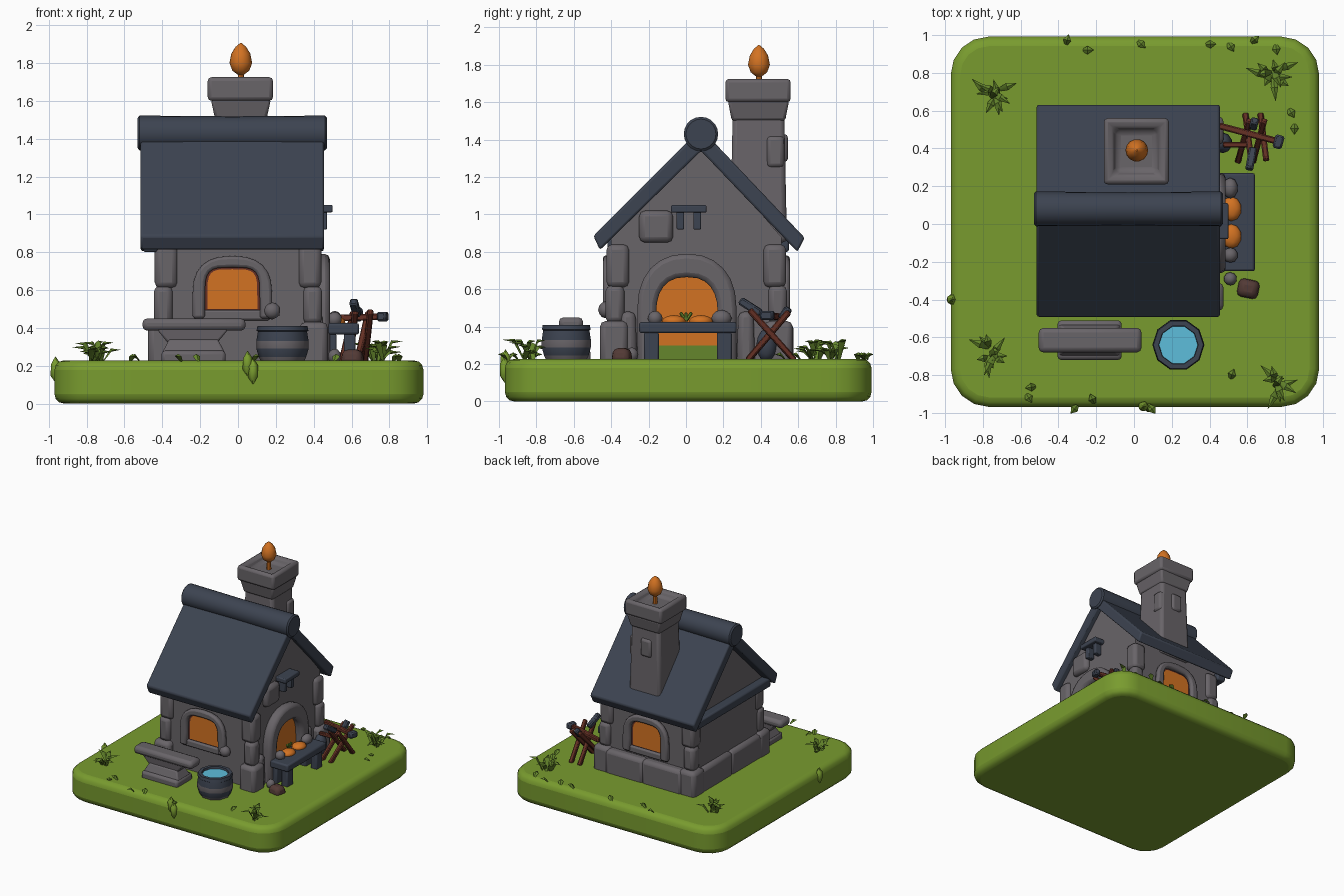
import bpy, bmesh, math, random
from mathutils import Matrix, Vector

random.seed(4)
cube = bpy.data.objects.get("Cube")
if cube:
    bpy.data.objects.remove(cube)


def material(name, r, g, b):
    m = bpy.data.materials.new(name)
    m.use_nodes = True
    m.diffuse_color = (r, g, b, 1)
    bsdf = m.node_tree.nodes["Principled BSDF"]
    bsdf.inputs["Base Color"].default_value = (r, g, b, 1)
    bsdf.inputs["Roughness"].default_value = 0.8
    return m


GRASS = material("grass green", .19, .33, .028)
LEAF = material("leaf green", .13, .24, .025)
STONE = material("warm grey stone", .14, .128, .14)
SLATE = material("dark slate", .046, .057, .082)
ORANGE = material("glowing orange", .65, .17, .016)
WOOD = material("red brown wood", .13, .03, .018)
ROCK = material("brown rock", .085, .042, .036)
WATER = material("light blue water", .11, .51, .71)


def finish(name, bm, mat, bevel=0, segments=2, matrix=Matrix()):
    bmesh.ops.recalc_face_normals(bm, faces=bm.faces)
    me = bpy.data.meshes.new(name)
    bm.to_mesh(me)
    bm.free()
    ob = bpy.data.objects.new(name, me)
    bpy.context.collection.objects.link(ob)
    me.materials.append(mat)
    ob.matrix_world = matrix
    if bevel:
        mod = ob.modifiers.new("soft edges", "BEVEL")
        mod.width, mod.segments = bevel, segments
        mod.limit_method, mod.angle_limit = "ANGLE", math.radians(40)
    bpy.ops.object.select_all(action="DESELECT")
    ob.select_set(True)
    bpy.context.view_layer.objects.active = ob
    bpy.ops.object.shade_smooth_by_angle(angle=math.radians(40))
    return ob


def box(name, x, y, z, mat, bevel=.02, taper=(1, 1), turn=0, recess=0):
    """Box from three (low, high) spans, its top scaled by taper."""
    size = Vector([s[1] - s[0] for s in (x, y, z)])
    mid = Vector([(s[1] + s[0]) / 2 for s in (x, y, z)])
    bm = bmesh.new()
    bmesh.ops.create_cube(bm, size=1)
    for v in bm.verts:
        if v.co.z > 0:
            v.co.x *= taper[0]
            v.co.y *= taper[1]
        v.co *= 1
        v.co = Vector([a * b for a, b in zip(v.co, size)])
    if recess:
        bm.normal_update()
        top = max(bm.faces, key=lambda f: f.normal.z)
        bmesh.ops.inset_region(bm, faces=[top], thickness=.06)
        bmesh.ops.inset_region(bm, faces=[top], thickness=.04, depth=-recess)
    return finish(name, bm, mat, bevel, 2, Matrix.Translation(mid) @ Matrix.Rotation(turn, 4, "Z"))


def rod(name, a, b, width, mat):
    a, b = Vector(a), Vector(b)
    bm = bmesh.new()
    bmesh.ops.create_cube(bm, size=1)
    bmesh.ops.scale(bm, vec=(width, width, (b - a).length), verts=bm.verts)
    turn = (b - a).to_track_quat("Z", "Y").to_matrix().to_4x4()
    return finish(name, bm, mat, width * .2, 1, Matrix.Translation((a + b) / 2) @ turn)


def prism(name, points, depth, mat, place, turn, bevel=0):
    """Extrude an upright outline towards the front, then turn it about z."""
    bm = bmesh.new()
    face = bm.faces.new([bm.verts.new((u, 0, z)) for u, z in points])
    new = bmesh.ops.extrude_face_region(bm, geom=[face])["geom"]
    bmesh.ops.translate(bm, vec=(0, -depth, 0), verts=[v for v in new if isinstance(v, bmesh.types.BMVert)])
    return finish(name, bm, mat, bevel, 2, Matrix.Translation(place) @ Matrix.Rotation(turn, 4, "Z"))


def lathe(name, profile, sides, mat, place):
    bm = bmesh.new()
    rings = [[bm.verts.new((r * math.cos(math.tau * i / sides), r * math.sin(math.tau * i / sides), z))
              for i in range(sides)] for r, z in profile]
    for lo, hi in zip(rings, rings[1:]):
        for i in range(sides):
            j = (i + 1) % sides
            bm.faces.new((lo[i], lo[j], hi[j], hi[i]))
    bm.faces.new(rings[0])
    bm.faces.new(rings[-1])
    return finish(name, bm, mat, matrix=Matrix.Translation(place))


def blob(name, place, size, mat, detail=2):
    bm = bmesh.new()
    bmesh.ops.create_icosphere(bm, subdivisions=detail, radius=1)
    bmesh.ops.scale(bm, vec=size, verts=bm.verts)
    return finish(name, bm, mat, matrix=Matrix.Translation(place))


def arch(w, z0, spring, top, power):
    pts = [(-w, z0)]
    for i in range(13):
        c, s = -math.cos(math.pi * i / 12), math.sin(math.pi * i / 12)
        pts.append((math.copysign(w * abs(c) ** power, c), spring + (top - spring) * max(s, 0) ** power))
    return pts + [(w, z0)]


# Grassy ground block
bm = bmesh.new()
bmesh.ops.create_cube(bm, size=1)
bmesh.ops.scale(bm, vec=(1.95, 1.96, .228), verts=bm.verts)
sides = [e for e in bm.edges if abs(e.verts[0].co.z - e.verts[1].co.z) > .1]
bmesh.ops.bevel(bm, geom=sides, offset=.2, segments=4, profile=.5, affect="EDGES")
finish("ground", bm, GRASS, .05, 3, Matrix.Translation((.005, .012, .114)))

# House walls with gables
prism("walls", [(-.40, .2), (.51, .2), (.51, .88), (.08, 1.37), (-.40, .88)], .84, STONE, (-.43, 0, 0), math.pi / 2)

# Corner stones and plinth
for sx in (-1, 1):
    for sy, yo in ((-1, -.41), (1, .52)):
        for z, grow, run in (((.2, .43), .06, .15), ((.42, .62), .03, .10), ((.61, .84), .025, .12)):
            xo, ye = sx * (.415 + grow), yo + sy * (grow - .01)
            box("corner_stone", sorted((xo, xo - sx * run)), sorted((ye, ye - sy * run)), z, STONE, .03)
for span in ((-.36, .02), (0, .36)):
    box("back_plinth", span, (.45, .575), (.2, .42), STONE, .03)
for span in ((-.38, .06), (.04, .47)):
    box("left_plinth", (-.47, -.38), span, (.2, .42), STONE, .03)

# Roof slopes and ridge roll
prism("roof", [(-.495, .885), (.08, 1.46), (.635, .875), (.595, .80), (.08, 1.34), (-.46, .81)],
      .97, SLATE, (-.515, 0, 0), math.pi / 2, .012)
ridge = lathe("ridge_roll", [(.08, 0), (.092, .01), (.088, .5), (.092, .99), (.08, 1)], 20, SLATE, (0, 0, 0))
ridge.matrix_world = Matrix.Translation((-.53, .08, 1.43)) @ Matrix.Rotation(math.pi / 2, 4, "Y")
box("left_tie_beam", (-.50, -.42), (-.42, .55), (.80, .87), SLATE, .012)

# Chimney, cap and flame
box("chimney", (-.135, .165), (.235, .54), (.85, 1.56), STONE, .025, (.87, .9))
box("chimney_flare", (-.12, .15), (.245, .53), (1.5, 1.61), STONE, .015, (1.18, 1.15))
box("chimney_cap", (-.16, .185), (.21, .56), (1.6, 1.725), STONE, .02, recess=.05)
box("chimney_stone", (.12, .165), (.43, .525), (1.25, 1.42), STONE, .025)
box("chimney_back_stone", (-.05, .05), (.48, .545), (1.28, 1.43), STONE, .02)
lathe("flame_stem", [(.02, 0), (.014, .1)], 8, ORANGE, (.015, .39, 1.66))
lathe("flame", [(.012, 0), (.045, .025), (.06, .065), (.05, .115), (.028, .15), (.004, .17)],
      14, ORANGE, (.015, .39, 1.735))

# Glowing windows, front and back
for side, place, turn in (("front", (-.03, -.40, 0), 0), ("back", (0, .51, 0), math.pi)):
    outer, inner = arch(.21, .45, .58, .78, .8), arch(.145, .45, .56, .72, .5)
    prism(side + "_window_frame", outer + inner[::-1], .045, STONE, place, turn, .015)
    prism(side + "_window_edge", arch(.147, .47, .56, .725, .5), .006, WOOD, place, turn)
    prism(side + "_window", arch(.132, .50, .56, .71, .45), .012, ORANGE, place, turn)
    prism(side + "_window_sill", [(-.2, .44), (.2, .44), (.2, .495), (-.2, .495)], .03, STONE, place, turn, .012)

# Oven mouth on the right side
q = math.pi / 2
outer, inner = arch(.265, .2, .50, .79, .9), arch(.165, .2, .46, .665, .8)
prism("oven_frame", outer + inner[::-1], .085, STONE, (.40, .005, 0), q, .025)
prism("oven_glow", arch(.17, .29, .46, .67, .8), .01, ORANGE, (.41, .005, 0), q)
box("oven_shade", (.405, .425), (-.16, .17), (.2, .30), LEAF, 0)
for y in (-.36, .27):
    box("oven_buttress", (.38, .45), (y, y + .1), (.2, .48), STONE, .03, (1, .8))
box("gable_stone", (.38, .45), (-.25, -.07), (.85, 1.02), STONE, .03)
box("wall_rack", (.40, .50), (-.08, .11), (1.01, 1.05), SLATE, .008)
for y in (-.05, .04):
    box("rack_hook", (.41, .47), (y, y + .04), (.92, 1.02), SLATE, .006)

# Serving table with loaves
box("table_top", (.45, .64), (-.25, .27), (.365, .425), SLATE, .012)
for y in (-.225, .165):
    for x in (.46, .56):
        box("table_leg", (x, x + .06), (y, y + .08), (.2, .37), SLATE, .01)
for y in (-.065, .08):
    blob("loaf", (.515, y, .43), (.055, .065, .032), ORANGE)
blob("table_stone", (.51, -.165, .445), (.04, .04, .04), STONE)
blob("table_stone", (.51, .19, .445), (.04, .055, .045), STONE)
for a in range(3):
    rod("herb", (.47, 0, .43), (.48, .03 * (a - 1), .475), .016, LEAF)

# Loose rocks
box("brown_rock", (.545, .665), (-.395, -.29), (.21, .285), ROCK, .025, (.8, .8), -.2)
blob("grey_rock", (.51, -.29, .25), (.035, .035, .04), STONE)
blob("wall_rock", (.18, -.43, .49), (.045, .04, .045), STONE)

# Stone anvil
box("anvil_top", (-.505, .04), (-.68, -.55), (.385, .45), STONE, .025)
box("anvil_neck", (-.37, -.11), (-.66, -.57), (.32, .40), STONE, .01, (1.5, 1.2))
box("anvil_waist", (-.40, -.07), (-.70, -.53), (.27, .34), STONE, .01, (.78, .62))
box("anvil_base", (-.405, -.065), (-.72, -.51), (.21, .28), STONE, .02)

# Banded bucket of water
bucket = lathe("bucket", [(.11, 0), (.125, .03), (.138, .075), (.138, .115), (.13, .165), (.137, .17),
                          (.132, .195), (.105, .195), (.1, .16)], 10, SLATE, (.235, -.64, .215))
bucket.data.materials.append(STONE)
for f in bucket.data.polygons:
    f.material_index = int(.075 < f.center.z < .115 or f.center.z < .03)
lathe("bucket_water", [(.104, 0), (.104, .008)], 10, WATER, (.235, -.64, .385))

# Sawing trestle with hammers
rod("trestle_beam", (.45, .52, .45), (.77, .435, .46), .035, WOOD)
rod("beam_cap", (.755, .40, .46), (.775, .47, .46), .05, SLATE)
for x in (.58, .66):
    rod("trestle_leg", (x - .03, .33, .22), (x + .03, .55, .48), .032, WOOD)
    rod("trestle_leg", (x + .01, .58, .22), (x + .04, .34, .49), .032, WOOD)
rod("leg_cap", (.61, .29, .54), (.63, .40, .47), .042, SLATE)
rod("leg_cap", (.63, .51, .44), (.64, .55, .50), .042, SLATE)
rod("side_rail", (.47, .42, .40), (.62, .42, .40), .028, WOOD)
blob("coal_sack", (.47, .43, .30), (.05, .055, .09), SLATE)


# Grass tufts and scattered leaves
def blade(bm, base, angle, reach, rise, width):
    out = Vector((math.cos(angle), math.sin(angle), 0))
    across = Vector((-out.y, out.x, 0))
    rows = []
    for t, w in ((0, .4), (.45, 1), (1, .05)):
        c = base + out * reach * t + Vector((0, 0, rise * math.sin(t * 2.1)))
        rows.append([bm.verts.new(c + across * width * w), bm.verts.new(c + Vector((0, 0, width * w * .6))),
                     bm.verts.new(c - across * width * w), bm.verts.new(c - Vector((0, 0, width * w * .3)))])
    for lo, hi in zip(rows, rows[1:]):
        for i in range(4):
            bm.faces.new((lo[i], lo[i - 1], hi[i - 1], hi[i]))


for x, y in ((-.74, .69), (.74, .79), (-.75, -.68), (.74, -.84)):
    bm = bmesh.new()
    for i in range(11):
        spot = Vector((x + random.uniform(-.03, .03), y + random.uniform(-.03, .03), .22))
        blade(bm, spot, i * 2.4, random.uniform(.06, .13), random.uniform(.05, .13), .02)
    finish("grass_tuft", bm, LEAF)

bm = bmesh.new()
for x, y in ((-.36, .95), (-.27, .92), (.02, .97), (.38, .95), (.5, .96), (.62, .96), (.75, .95), (.85, .53),
             (.82, .61), (-.52, -.86), (-.57, -.9), (.51, -.82), (-.3, -.96), (-.21, -.95), (.08, -.96)):
    blade(bm, Vector((x, y, .225)), random.uniform(0, 6), .055, .03, .022)
finish("fallen_leaves", bm, LEAF)
for x, y, z in ((.08, -.97, .17), (-.965, -.4, .18), (.05, -.965, .21)):
    blob("hanging_leaf", (x, y, z), (.03, .03, .07), GRASS, 1)
